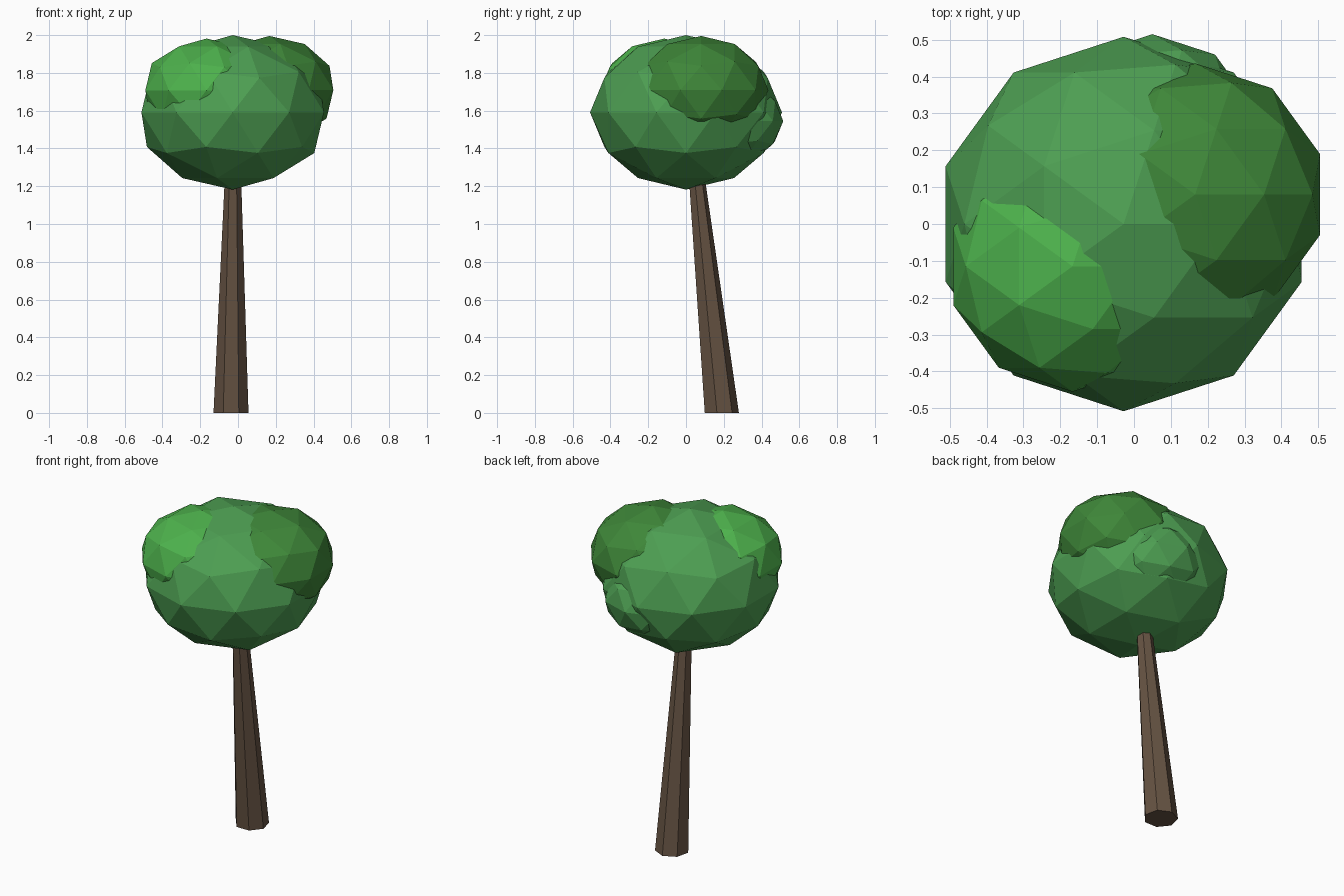
import bpy, bmesh, math

if "Cube" in bpy.data.objects:
    bpy.data.objects.remove(bpy.data.objects["Cube"])


def paint(obj, rgb):
    mat = bpy.data.materials.new(obj.name + "_colour")
    mat.diffuse_color = (*rgb, 1)
    mat.use_nodes = True
    mat.node_tree.nodes["Principled BSDF"].inputs["Base Color"].default_value = mat.diffuse_color
    obj.data.materials.append(mat)


def leaf_clump(name, centre, radius, rgb):
    # Flattened low-poly ball of leaves
    bpy.ops.mesh.primitive_ico_sphere_add(subdivisions=2, radius=1)
    obj = bpy.context.object
    obj.name = name
    for v in obj.data.vertices:
        v.co.x *= radius
        v.co.y *= radius
        v.co.z *= radius * 0.805
    obj.location = centre
    paint(obj, rgb)


def leaning_trunk(name, base, top, r_base, r_top, sides, rgb):
    # Tapered prism with horizontal ends, sheared from base to top
    bm = bmesh.new()
    rings = []
    for (x, y, z), r in ((base, r_base), (top, r_top)):
        angles = [math.pi / 2 + 2 * math.pi * i / sides for i in range(sides)]
        rings.append([bm.verts.new((x + r * math.cos(a), y + r * math.sin(a), z))
                      for a in angles])
    low, high = rings
    bm.faces.new(low[::-1])
    bm.faces.new(high)
    for i in range(sides):
        j = (i + 1) % sides
        bm.faces.new((low[i], low[j], high[j], high[i]))
    mesh = bpy.data.meshes.new(name)
    bm.to_mesh(mesh)
    bm.free()
    obj = bpy.data.objects.new(name, mesh)
    bpy.context.collection.objects.link(obj)
    paint(obj, rgb)


# Canopy
leaf_clump("main_canopy", (-0.028, 0, 1.591), 0.508, (0.074, 0.342, 0.084))
leaf_clump("right_canopy", (0.166, 0.08, 1.709), 0.356, (0.048, 0.240, 0.040))
leaf_clump("left_canopy", (-0.167, -0.115, 1.708), 0.34, (0.074, 0.440, 0.072))
leaf_clump("back_canopy", (0.05, 0.226, 1.545), 0.289, (0.074, 0.342, 0.084))

# Trunk
leaning_trunk("trunk", (-0.037, 0.185, 0), (-0.025, 0.034, 1.45),
              0.095, 0.036, 7, (0.13, 0.085, 0.055))
